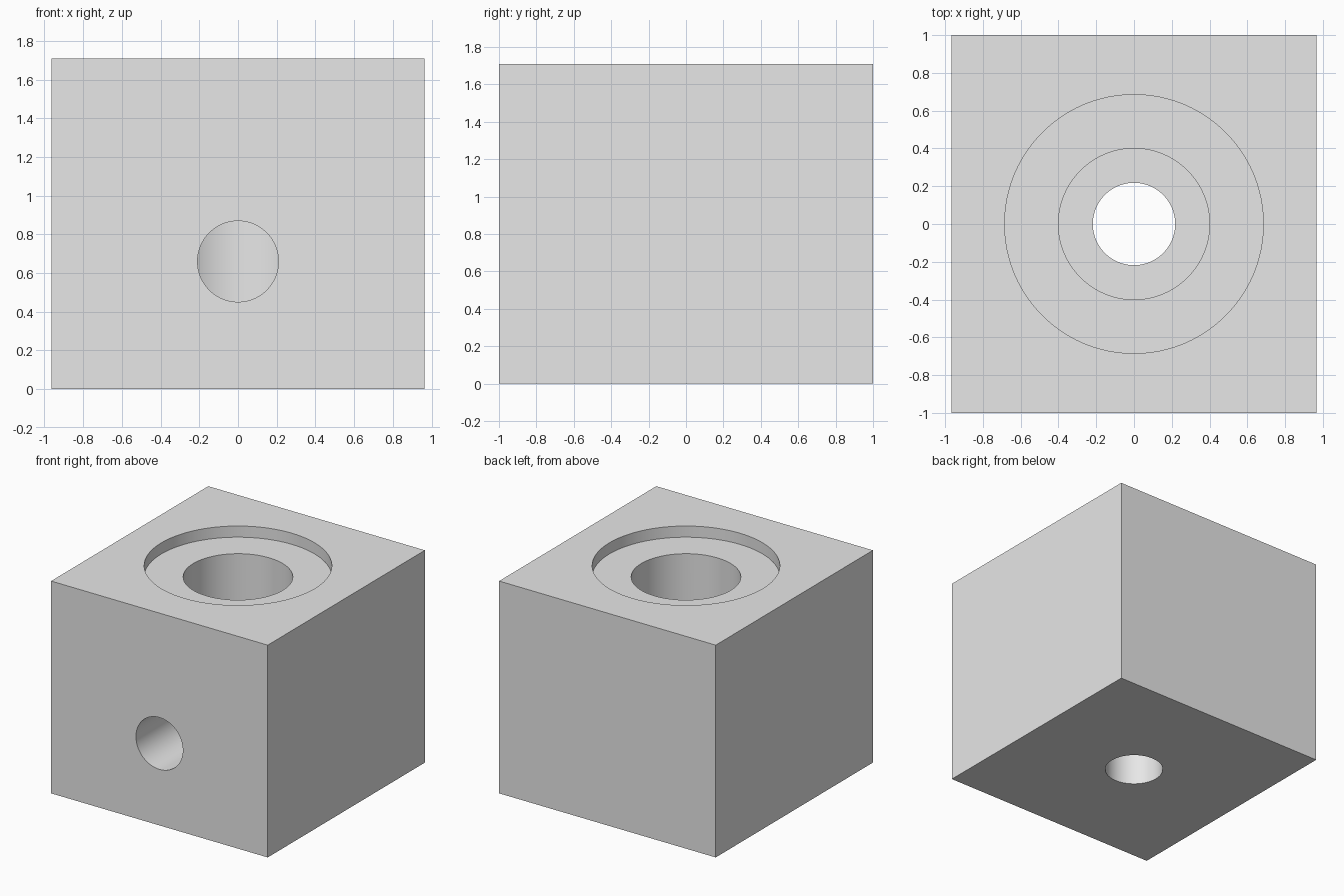
import bpy
from math import pi, radians

cube = bpy.data.objects.get("Cube")
if cube:
    bpy.data.objects.remove(cube, do_unlink=True)

WIDTH, DEPTH, HEIGHT = 1.93, 2.0, 1.71

# Plain grey for the whole part
grey = bpy.data.materials.new("light_grey")
grey.use_nodes = True
colour = (0.8, 0.8, 0.8, 1)
grey.diffuse_color = colour
grey.node_tree.nodes["Principled BSDF"].inputs["Base Color"].default_value = colour

# Solid block
bpy.ops.mesh.primitive_cube_add(size=1, location=(0, 0, HEIGHT / 2))
block = bpy.context.object
block.name = "block"
block.scale = (WIDTH, DEPTH, HEIGHT)
bpy.ops.object.transform_apply(location=True, scale=True)
block.data.materials.append(grey)


def drill(name, radius, length, centre, tilt=0):
    """Cut a round hole in the block with a hidden cylinder."""
    bpy.ops.mesh.primitive_cylinder_add(
        vertices=96, radius=radius, depth=length,
        location=centre, rotation=(tilt, 0, 0))
    cutter = bpy.context.object
    cutter.name = name
    cutter.data.materials.append(grey)
    cutter.hide_render = True
    cut = block.modifiers.new(name, 'BOOLEAN')
    cut.operation = 'DIFFERENCE'
    cut.solver = 'EXACT'
    cut.object = cutter
    bpy.context.view_layer.objects.active = block
    bpy.ops.object.modifier_apply(modifier=name)
    bpy.data.objects.remove(cutter, do_unlink=True)


def drill_down(name, radius, floor):
    """Drill from above the top face down to the floor height."""
    top = HEIGHT + 0.2
    drill(name, radius, top - floor, (0, 0, (top + floor) / 2))


# Shallow recess, main bore and bottom outlet
drill_down("top_recess", 0.685, HEIGHT - 0.09)
drill_down("main_bore", 0.4, 0.36)
drill_down("bottom_outlet", 0.218, -0.2)

# Side port from the front face into the bore
drill("front_port", 0.209, 1.2, (0, -0.6, 0.66), pi / 2)

# Smooth bore walls with sharp rims
bpy.ops.object.select_all(action='DESELECT')
block.select_set(True)
bpy.context.view_layer.objects.active = block
bpy.ops.object.shade_smooth_by_angle(angle=radians(30))
